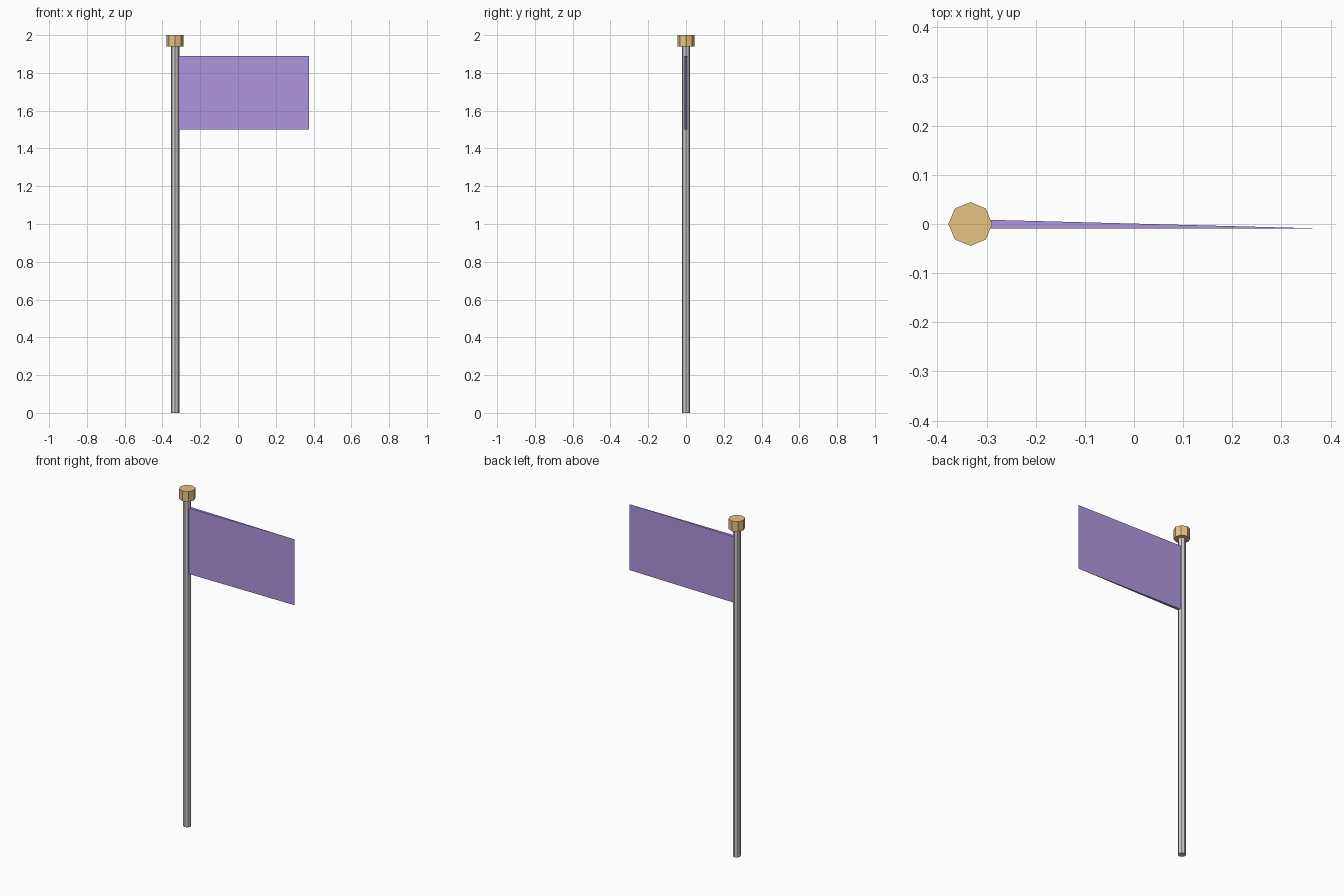
import bpy, bmesh
from math import cos, sin, pi

if "Cube" in bpy.data.objects:
    bpy.data.objects.remove(bpy.data.objects["Cube"])

POLE_X = -0.333


def material(name, color):
    m = bpy.data.materials.new(name)
    m.diffuse_color = (*color, 1)
    m.use_nodes = True
    m.node_tree.nodes["Principled BSDF"].inputs["Base Color"].default_value = m.diffuse_color
    return m


def prism(name, outline, z0, z1, mat=None):
    """Extrude a counter-clockwise xy outline from z0 to z1."""
    bm = bmesh.new()
    base = bm.faces.new([bm.verts.new((x, y, z0)) for x, y in outline])
    top = bmesh.ops.extrude_face_region(bm, geom=[base], use_keep_orig=True)
    verts = [g for g in top["geom"] if isinstance(g, bmesh.types.BMVert)]
    bmesh.ops.translate(bm, verts=verts, vec=(0, 0, z1 - z0))
    bmesh.ops.recalc_face_normals(bm, faces=bm.faces)
    me = bpy.data.meshes.new(name)
    bm.to_mesh(me)
    bm.free()
    ob = bpy.data.objects.new(name, me)
    bpy.context.collection.objects.link(ob)
    if mat:
        me.materials.append(mat)
    return ob


def octagon(r):
    return [(POLE_X + r * cos(i * pi / 4), r * sin(i * pi / 4)) for i in range(8)]


# Grey pole and gold cap, both eight-sided
prism("pole", octagon(0.022), 0, 1.94)
prism("pole_cap", octagon(0.0445), 1.94, 2.0, material("gold", (0.80, 0.55, 0.22)))

# Flag: a thin wedge tapering to a sharp outer edge
prism("flag", [(POLE_X + 0.018, -0.009), (0.377, -0.009), (POLE_X + 0.018, 0.009)],
      1.5, 1.89, material("purple", (0.42, 0.30, 0.72)))
